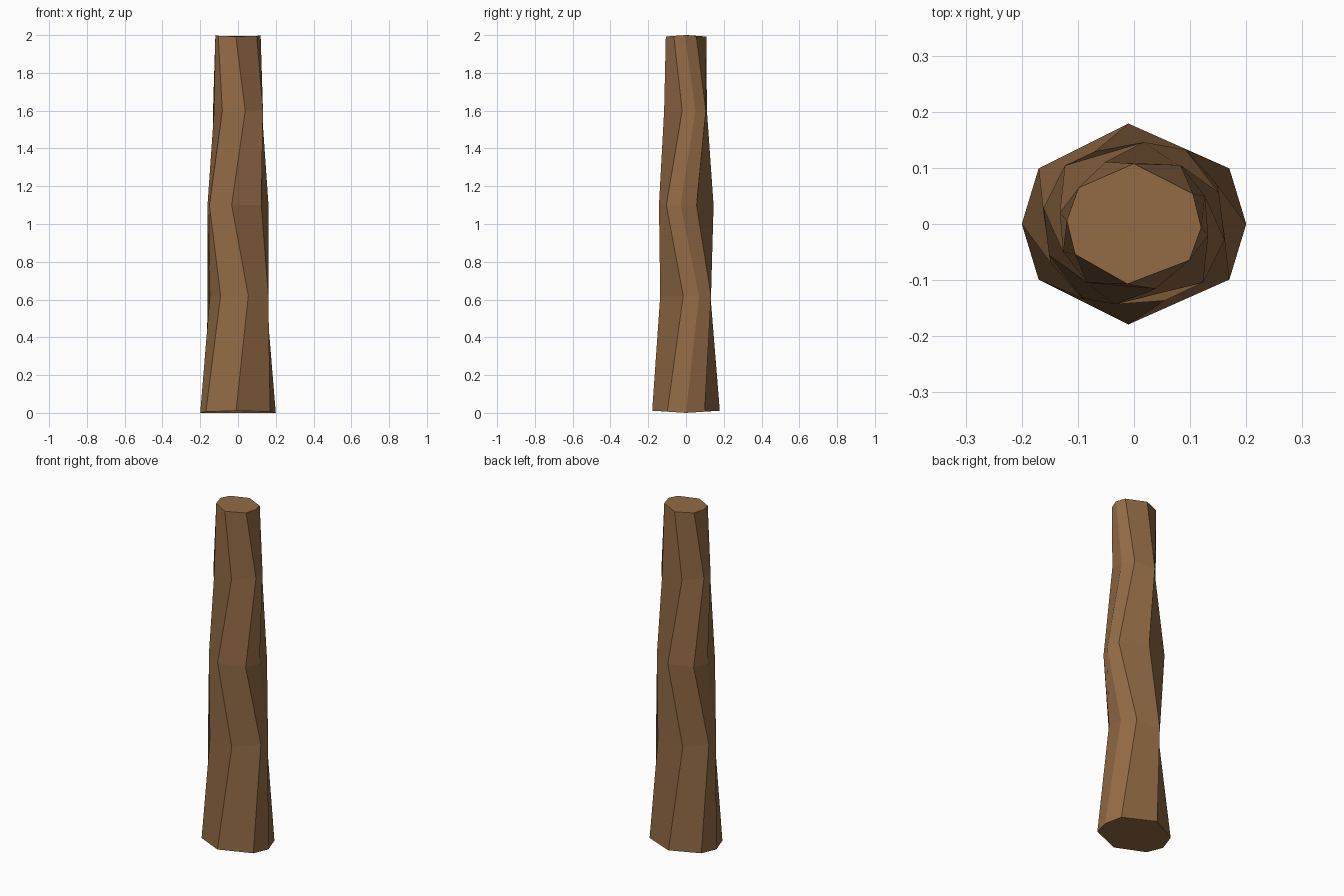
import bpy, bmesh
from math import cos, sin, radians

if "Cube" in bpy.data.objects:
    bpy.data.objects.remove(bpy.data.objects["Cube"])

# trunk cross-section at the base (eight uneven corners)
profile = [(0.2, 0), (0.17, 0.099), (-0.01, 0.179), (-0.17, 0.099),
           (-0.2, 0), (-0.17, -0.099), (-0.01, -0.179), (0.17, -0.099)]
# rings: height, scale, twist in degrees, sag of the rim with distance from y = 0
rings = [(0, 1, 0, 0.065), (0.62, 0.82, 25, 0), (1.1, 0.82, -10, 0),
         (1.6, 0.68, 21.5, 0), (2.0, 0.6, -3, -0.07)]

bm = bmesh.new()
loops = []
for z, s, twist, sag in rings:
    c, n = s * cos(radians(twist)), s * sin(radians(twist))
    loops.append([bm.verts.new((x * c - y * n, x * n + y * c, z + sag * abs(y) * s))
                  for x, y in profile])

# side faces and end caps
for a, b in zip(loops, loops[1:]):
    for i in range(8):
        j = (i + 1) % 8
        bm.faces.new((a[i], a[j], b[j], b[i]))
bm.faces.new(loops[0][::-1])
bm.faces.new(loops[-1])
bmesh.ops.recalc_face_normals(bm, faces=bm.faces)

mesh = bpy.data.meshes.new("trunk")
bm.to_mesh(mesh)
bm.free()
bark = bpy.data.materials.new("bark")
bark.diffuse_color = (0.29, 0.145, 0.06, 1)
bark.use_nodes = True
bark.node_tree.nodes["Principled BSDF"].inputs["Base Color"].default_value = bark.diffuse_color
mesh.materials.append(bark)
trunk = bpy.data.objects.new("trunk", mesh)
bpy.context.collection.objects.link(trunk)
